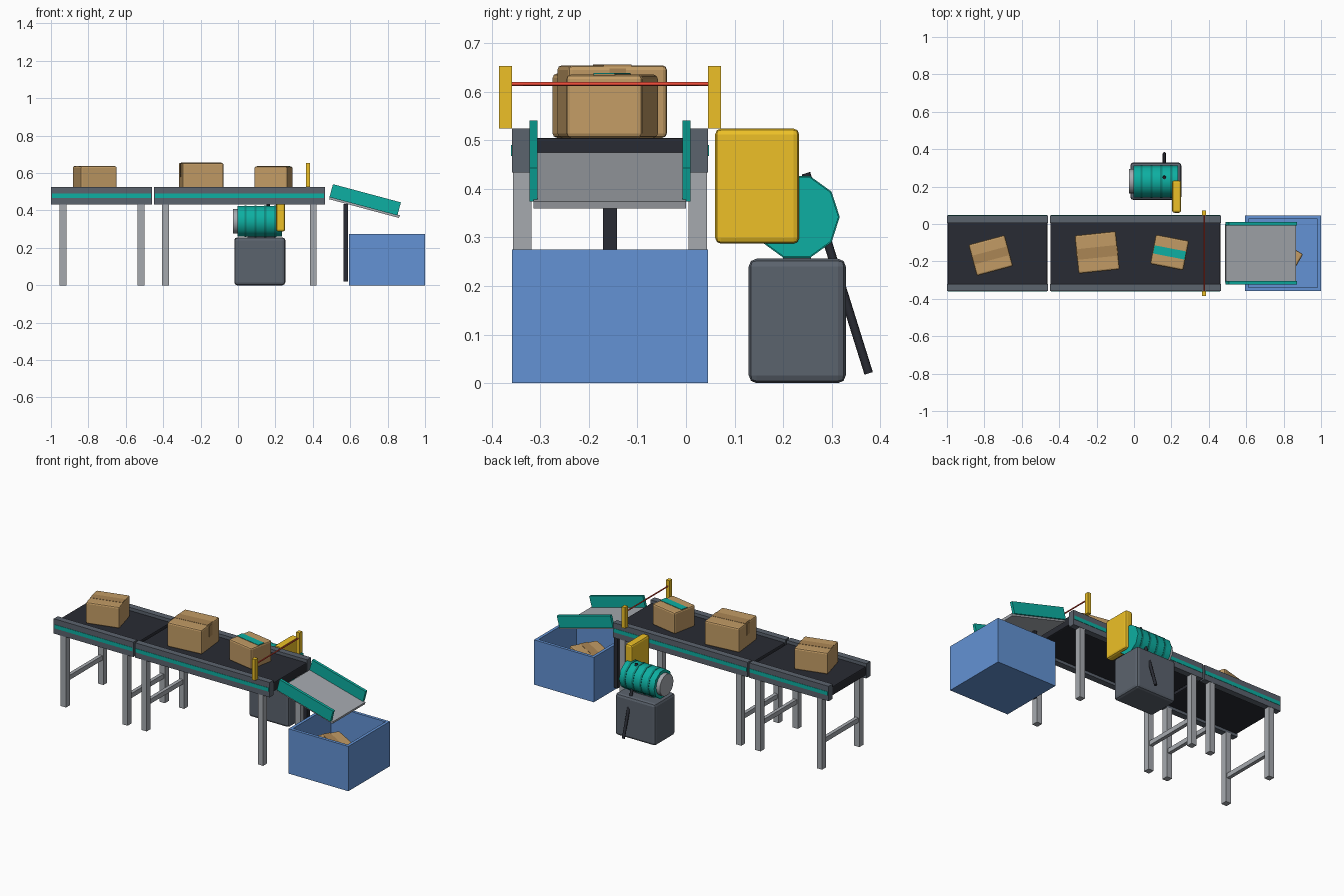
import bpy, bmesh
from math import radians, pi
from mathutils import Vector, Matrix

if "Cube" in bpy.data.objects:
    bpy.data.objects.remove(bpy.data.objects["Cube"])

PALETTE = {
    "teal": (.004, .43, .36), "dark_teal": (.004, .25, .21), "yellow": (.85, .53, .02),
    "tan": (.54, .33, .13), "brown": (.41, .24, .09), "steel": (.105, .125, .155),
    "black": (.022, .024, .033), "grey": (.38, .40, .43), "blue": (.125, .29, .66),
    "red": (.85, .07, .04)}
MATS = {}
for key, rgb in PALETTE.items():
    MATS[key] = bpy.data.materials.new(key)
    MATS[key].diffuse_color = (*rgb, 1)


def finish(name, bm, color, matrix=None):
    bmesh.ops.recalc_face_normals(bm, faces=bm.faces)
    mesh = bpy.data.meshes.new(name)
    bm.to_mesh(mesh)
    bm.free()
    mesh.materials.append(MATS[color])
    ob = bpy.data.objects.new(name, mesh)
    bpy.context.collection.objects.link(ob)
    if matrix is not None:
        ob.matrix_world = matrix
    return ob


def box(name, x, y, z, color, bevel=0, matrix=None):
    """Box from (min, max) ranges, optionally bevelled."""
    bm = bmesh.new()
    bmesh.ops.create_cube(bm, size=1)
    for v in bm.verts:
        v.co = Vector([(r[0] + r[1]) / 2 + c * (r[1] - r[0]) for r, c in zip((x, y, z), v.co)])
    if bevel:
        bmesh.ops.bevel(bm, geom=bm.edges[:], offset=bevel, segments=2, profile=.5, affect='EDGES')
    return finish(name, bm, color, matrix)


def rod(name, a, b, r, color, sides=10, spin=0):
    """Cylinder between two points, smooth around its side."""
    a, b = Vector(a), Vector(b)
    bm = bmesh.new()
    bmesh.ops.create_cone(bm, cap_ends=True, segments=sides, radius1=r, radius2=r,
                          depth=(b - a).length, matrix=Matrix.Rotation(spin, 4, 'Z'))
    for f in bm.faces:
        f.smooth = len(f.verts) == 4
    for e in bm.edges:
        e.smooth = all(f.smooth for f in e.link_faces)
    rot = (b - a).to_track_quat('Z', 'Y').to_matrix().to_4x4()
    return finish(name, bm, color, Matrix.Translation((a + b) / 2) @ rot)


YC = -.1565  # conveyor centre line


def sides(lo, hi):
    """Mirrored y ranges about the conveyor centre line."""
    return (("front", (YC - hi, YC - lo)), ("back", (YC + lo, YC + hi)))


# Two conveyor sections: belt, rails, trim, legs and cross bars
for sec, x0, x1, legs in (("infeed", -1, -.46, (-.936, -.518)), ("main", -.45, .465, (-.388, .402))):
    box(sec + "_belt", (x0 + .003, x1 - .003), (YC - .168, YC + .168), (.45, .505), "black", .006)
    for s, yr in sides(.163, .2015):
        box(f"{sec}_{s}_rail", (x0, x1), yr, (.433, .524), "steel")
    for s, yr in sides(.198, .2035):
        box(f"{sec}_{s}_trim", (x0 + .005, x1 - .005), yr, (.467, .49), "teal")
    for i, lx in enumerate(legs):
        for s, yr in sides(.162, .2):
            box(f"{sec}_{s}_leg_{i}", (lx - .018, lx + .018), yr, (0, .436), "grey")
        if lx < 0:
            box(f"{sec}_cross_bar_{i}", (lx - .011, lx + .011), (YC - .17, YC + .17), (.15, .178), "grey")

# Light barrier
for s, yr in sides(.2015, .2285):
    box(f"{s}_sensor_post", (.363, .386), yr, (.524, .653), "yellow")
rod("sensor_beam", (.375, YC - .206, .616), (.375, YC + .206, .616), .004, "red", 8)


# Cartons with tape along the top
def carton(name, loc, size, rot, band=False, tape_ends=False):
    m = Matrix.Translation(loc) @ Matrix.Rotation(radians(rot), 4, 'Z')
    a, b, h = size[0] / 2, size[1] / 2, size[2]
    box(name, (-a, a), (-b, b), (0, h), "tan", .009, m)
    w = b * .28
    box(name + "_tape", (-a + .004, a - .004), (-w, w), (h - .003, h + .0015), "brown", 0, m)
    if tape_ends:
        for s, x in (("left", -a), ("right", a)):
            box(f"{name}_{s}_tape_end", (x - .0015, x + .0015), (-w * .6, w * .6), (h * .5, h - .006), "brown", 0, m)
    if band:
        box(name + "_band", (-a + .004, a - .004), (-.022, .022), (h - .002, h + .003), "teal", 0, m)


carton("carton_1", (-.766, -.168, .505), (.2, .172, .132), 15)
carton("carton_2", (-.197, -.152, .505), (.221, .205, .149), 6, tape_ends=True)
carton("carton_3", (.19, -.152, .505), (.18, .16, .13), -11, band=True)
carton("carton_in_bin", (.775, -.185, .022), (.2, .17, .165), -30)

# Discharge chute: sloping tray with side walls and a post
tray = Matrix.Translation((.68, YC, .457)) @ Matrix.Rotation(radians(15), 4, 'Y')
box("chute_floor", (-.187, .2), (-.157, .157), (-.047, -.032), "grey", 0, tray)
for s, yr in (("front", (-.166, -.149)), ("back", (.149, .166))):
    box(f"chute_{s}_wall", (-.188, .188), yr, (-.036, .036), "teal", 0, tray)
box("chute_post", (.565, .587), (YC - .014, YC + .014), (.02, .435), "black")

# Open collection bin
bm = bmesh.new()
bmesh.ops.create_cube(bm, size=1)
for v in bm.verts:
    v.co = Vector((.797 + v.co.x * .406, YC + v.co.y * .403, .1375 + v.co.z * .275))
bm.faces.ensure_lookup_table()
top = max(bm.faces, key=lambda f: f.calc_center_median().z)
bmesh.ops.inset_region(bm, faces=[top], thickness=.026)
floor = bmesh.ops.extrude_discrete_faces(bm, faces=[top])["faces"][0]
bmesh.ops.translate(bm, verts=floor.verts[:], vec=(0, 0, -.253))
finish("collection_bin", bm, "blue")

# Drive unit: cabinet, ten-sided motor with rings, end cap, guard and brace
box("drive_cabinet", (-.02, .253), (.129, .329), (0, .256), "steel", .016)
box("motor_foot", (.05, .2), (.2, .257), (.25, .27), "steel")
MY, MZ = .228, .342
rod("motor_body", (-.003, MY, MZ), (.235, MY, MZ), .086, "teal", 10, pi / 2)
for i in range(4):
    x = .04 + i * .053
    rod(f"motor_ring_{i}", (x - .006, MY, MZ), (x + .006, MY, MZ), .0885, "dark_teal", 10, pi / 2)
rod("motor_end_cap", (-.028, MY, MZ), (0, MY, MZ), .066, "grey", 16)
box("drive_guard", (.204, .252), (.06, .233), (.287, .524), "yellow", .012)
rod("drive_brace", (.162, .376, .02), (.162, .247, .432), .009, "black", 8)

for m in bpy.data.materials:
    if m.users and not m.is_grease_pencil:
        m.use_nodes = True
        m.node_tree.nodes["Principled BSDF"].inputs["Base Color"].default_value = m.diffuse_color
